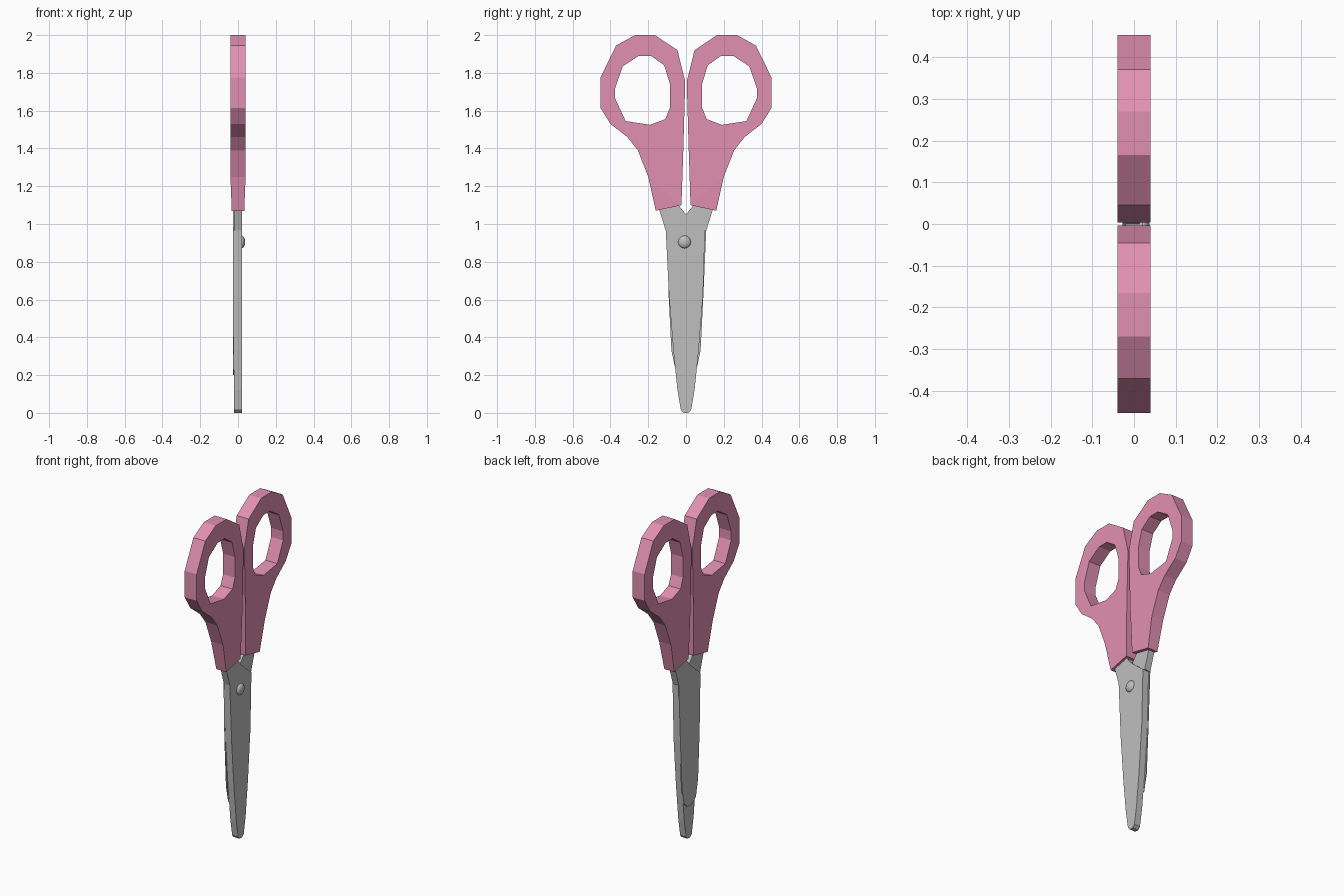
import bpy, bmesh, math
from mathutils import Matrix, Vector

cube = bpy.data.objects.get("Cube")
if cube:
    bpy.data.objects.remove(cube, do_unlink=True)


def material(name, color):
    m = bpy.data.materials.new(name)
    m.use_nodes = True
    m.diffuse_color = color
    m.node_tree.nodes["Principled BSDF"].inputs["Base Color"].default_value = color
    return m


PINK = material("pink plastic", (0.76, 0.28, 0.44, 1))
STEEL = material("grey steel", (0.52, 0.52, 0.52, 1))


def finish(name, bm, mat):
    bmesh.ops.recalc_face_normals(bm, faces=bm.faces)
    mesh = bpy.data.meshes.new(name)
    bm.to_mesh(mesh)
    bm.free()
    mesh.materials.append(mat)
    obj = bpy.data.objects.new(name, mesh)
    bpy.context.collection.objects.link(obj)
    return obj


def slab(name, loops, x0, x1, mat, side=1, taper=None):
    """Extrude a (y, z) outline, with optional holes, from x0 to x1."""
    bm = bmesh.new()
    for loop in loops:
        verts = [bm.verts.new((x0, side * y, z)) for y, z in loop]
        for a, b in zip(verts, verts[1:] + verts[:1]):
            bm.edges.new((a, b))
    bmesh.ops.triangle_fill(bm, use_beauty=True, edges=bm.edges[:], normal=(1, 0, 0))
    ext = bmesh.ops.extrude_face_region(bm, geom=bm.faces[:])
    moved = [v for v in ext["geom"] if isinstance(v, bmesh.types.BMVert)]
    bmesh.ops.translate(bm, verts=moved, vec=(x1 - x0, 0, 0))
    if taper:
        for v in bm.verts:
            v.co.x *= taper(v.co.z)
    bmesh.ops.dissolve_limit(bm, angle_limit=0.001, verts=bm.verts[:], edges=bm.edges[:])
    return finish(name, bm, mat)


# Finger loops: outer outline and finger hole, mirrored across the middle
grip = [(-.16, 1.07), (-.20, 1.25), (-.255, 1.39), (-.31, 1.46), (-.40, 1.53),
        (-.453, 1.615), (-.453, 1.775), (-.37, 1.945), (-.27, 2), (-.165, 2),
        (-.045, 1.92), (-.004, 1.755), (-.014, 1.4), (-.024, 1.10)]
hole = [(-.085, 1.74), (-.115, 1.84), (-.185, 1.89), (-.25, 1.89), (-.335, 1.835),
        (-.375, 1.72), (-.375, 1.665), (-.32, 1.545), (-.19, 1.525), (-.11, 1.555),
        (-.085, 1.615)]
for name, side in (("right_handle", 1), ("left_handle", -1)):
    slab(name, [grip, hole], -.04, .04, PINK, side,
         lambda z: min(1, .83 + .17 * max(0, z - 1.07) / .18))

# Blades: each neck leans into its own handle
neck = [(.10, .965), (0, 1.05), (-.04, 1.10), (-.05, 1.16), (-.13, 1.16),
        (-.14, 1.07), (-.107, .965)]
long_edge = [(.09, .62), (.067, .33), (.045, .12), (.027, .015), (.012, 0)]
short_edge = [(.092, .62), (.077, .33), (.056, .23), (.022, .20)]


def blade(edge):
    return neck + [(-y, z) for y, z in edge] + edge[::-1]


slab("front_blade", [blade(long_edge)], -.02, .02, STEEL)
slab("back_blade", [blade(short_edge)], -.027, -.0201, STEEL, -1)
slab("back_blade_neck", [neck], -.0201, .013, STEEL, -1)

# Domed pivot screw
bm = bmesh.new()
bmesh.ops.create_uvsphere(bm, u_segments=20, v_segments=12, radius=.034)
bmesh.ops.rotate(bm, verts=bm.verts[:], matrix=Matrix.Rotation(math.pi / 2, 3, "Y"))
bmesh.ops.scale(bm, verts=bm.verts[:], vec=(.55, 1, 1))
bmesh.ops.translate(bm, verts=bm.verts[:], vec=Vector((.019, -.008, .905)))
screw = finish("pivot_screw", bm, STEEL)
for p in screw.data.polygons:
    p.use_smooth = True
